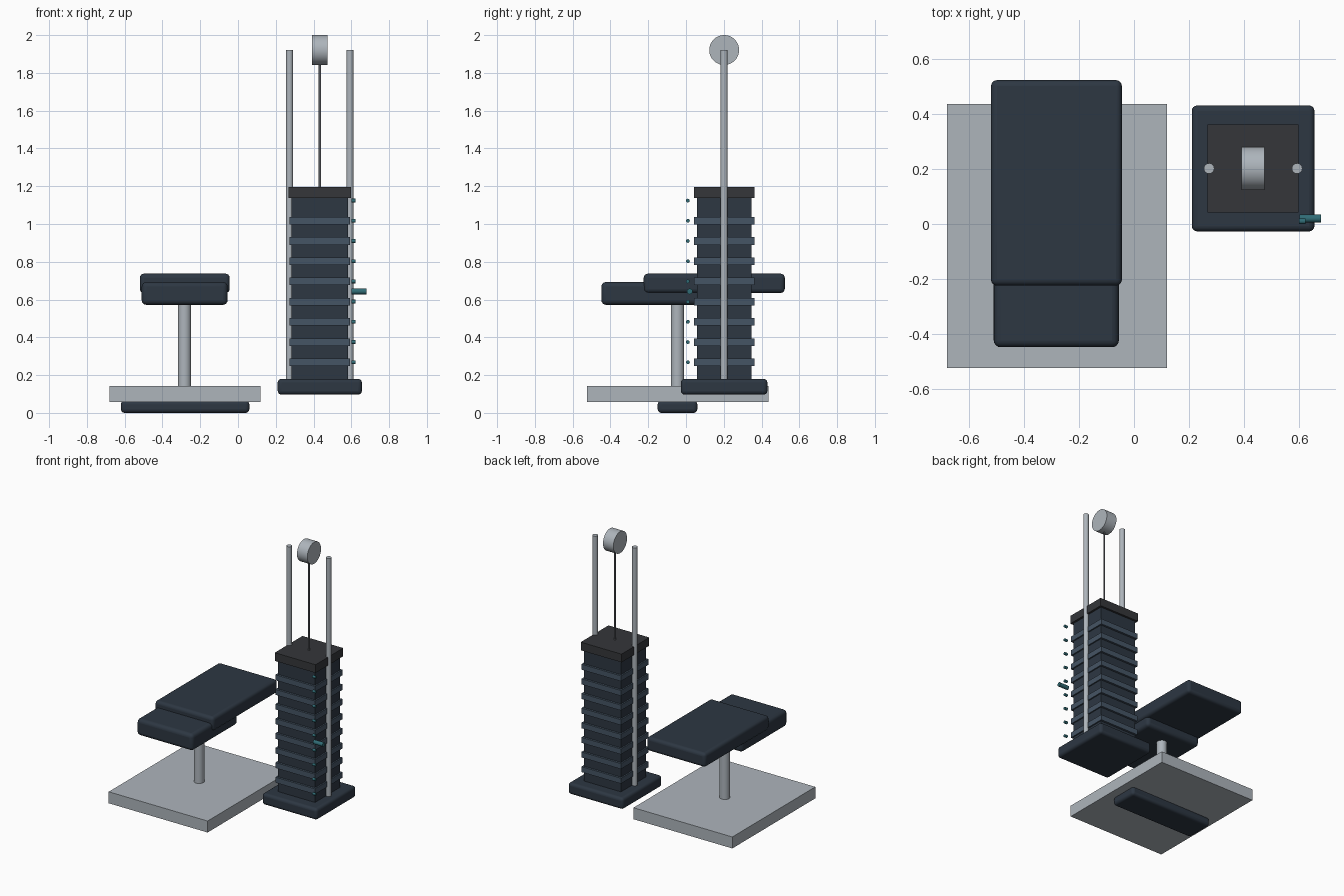
import bpy, math
from mathutils import Vector

if "Cube" in bpy.data.objects:
    bpy.data.objects.remove(bpy.data.objects["Cube"])


def material(name, rgb):
    m = bpy.data.materials.new(name)
    m.diffuse_color = (*rgb, 1)
    m.use_nodes = True
    m.node_tree.nodes["Principled BSDF"].inputs["Base Color"].default_value = m.diffuse_color
    return m


PAD = material("dark_padding", (0.026, 0.038, 0.055))
PLATE = material("plate_blue", (0.06, 0.09, 0.13))
CAP = material("cap_black", (0.035, 0.037, 0.042))
TEAL = material("pin_teal", (0.03, 0.15, 0.18))
STEEL = material("steel", (0.42, 0.46, 0.50))
CABLE = material("cable_grey", (0.15, 0.16, 0.18))


def box(name, x, y, z, mat=None, bevel=0):
    bpy.ops.mesh.primitive_cube_add(size=1)
    o = bpy.context.object
    o.name = name
    o.location = [(a + b) / 2 for a, b in (x, y, z)]
    o.scale = [b - a for a, b in (x, y, z)]
    bpy.ops.object.transform_apply(location=False, rotation=False, scale=True)
    if mat:
        o.data.materials.append(mat)
    if bevel:
        m = o.modifiers.new("rounded", "BEVEL")
        m.width, m.segments = bevel, 4
        bpy.ops.object.shade_smooth_by_angle(angle=math.radians(35))
    return o


def rod(name, start, end, r, mat=None, sides=24):
    a, b = Vector(start), Vector(end)
    bpy.ops.mesh.primitive_cylinder_add(vertices=sides, radius=r, depth=(b - a).length,
                                        location=(a + b) / 2,
                                        rotation=(b - a).to_track_quat('Z', 'Y').to_euler())
    o = bpy.context.object
    o.name = name
    if mat:
        o.data.materials.append(mat)
    bpy.ops.object.shade_smooth_by_angle(angle=math.radians(35))
    return o


# Bench: floor pad, base plate, post and two cushions
box("floor_pad", (-0.62, 0.06), (-0.15, 0.06), (0, 0.065), PAD, 0.02)
box("base_plate", (-0.68, 0.12), (-0.523, 0.436), (0.058, 0.142), STEEL)
rod("seat_post", (-0.283, -0.045, 0.13), (-0.283, -0.045, 0.6), 0.035, STEEL, 32)
box("seat_cushion", (-0.51, -0.055), (-0.448, 0.08), (0.572, 0.693), PAD, 0.025)
box("bench_cushion", (-0.52, -0.044), (-0.224, 0.523), (0.635, 0.737), PAD, 0.022)

# Weight stack: foot, core, plates and cap
CX, CY = 0.433, 0.202
box("stack_foot", (0.21, 0.656), (-0.027, 0.431), (0.097, 0.18), PAD, 0.02)
box("stack_core", (CX - 0.15, CX + 0.15), (CY - 0.145, CY + 0.145), (0.17, 1.15), PAD)
for i in range(8):
    z = 0.268 + 0.107 * i
    box(f"weight_plate_{i + 1}", (CX - 0.16, CX + 0.16), (CY - 0.16, CY + 0.16),
        (z - 0.02, z + 0.02), PLATE)
box("stack_cap", (CX - 0.165, CX + 0.165), (CY - 0.16, CY + 0.16), (1.137, 1.197), CAP)

# Guide rods, cable and pulley
for side, s in (("left", -1), ("right", 1)):
    x = CX + 0.16 * s
    rod(f"guide_rod_{side}", (x, CY, 0.17), (x, CY, 1.92), 0.019, STEEL)
rod("cable", (CX, CY, 1.19), (CX, CY, 1.9), 0.006, CABLE, 12)
rod("pulley", (CX - 0.042, CY, 1.921), (CX + 0.042, CY, 1.921), 0.079, STEEL, 40)

# Row of pegs and the selector pin
for i in range(9):
    z = 0.268 + 0.107 * i
    rod(f"peg_{i + 1}", (0.6, 0.01, z), (0.623, 0.01, z), 0.01, TEAL, 12)
rod("selector_pin", (0.602, 0.02, 0.643), (0.68, 0.02, 0.643), 0.015, TEAL, 20)
